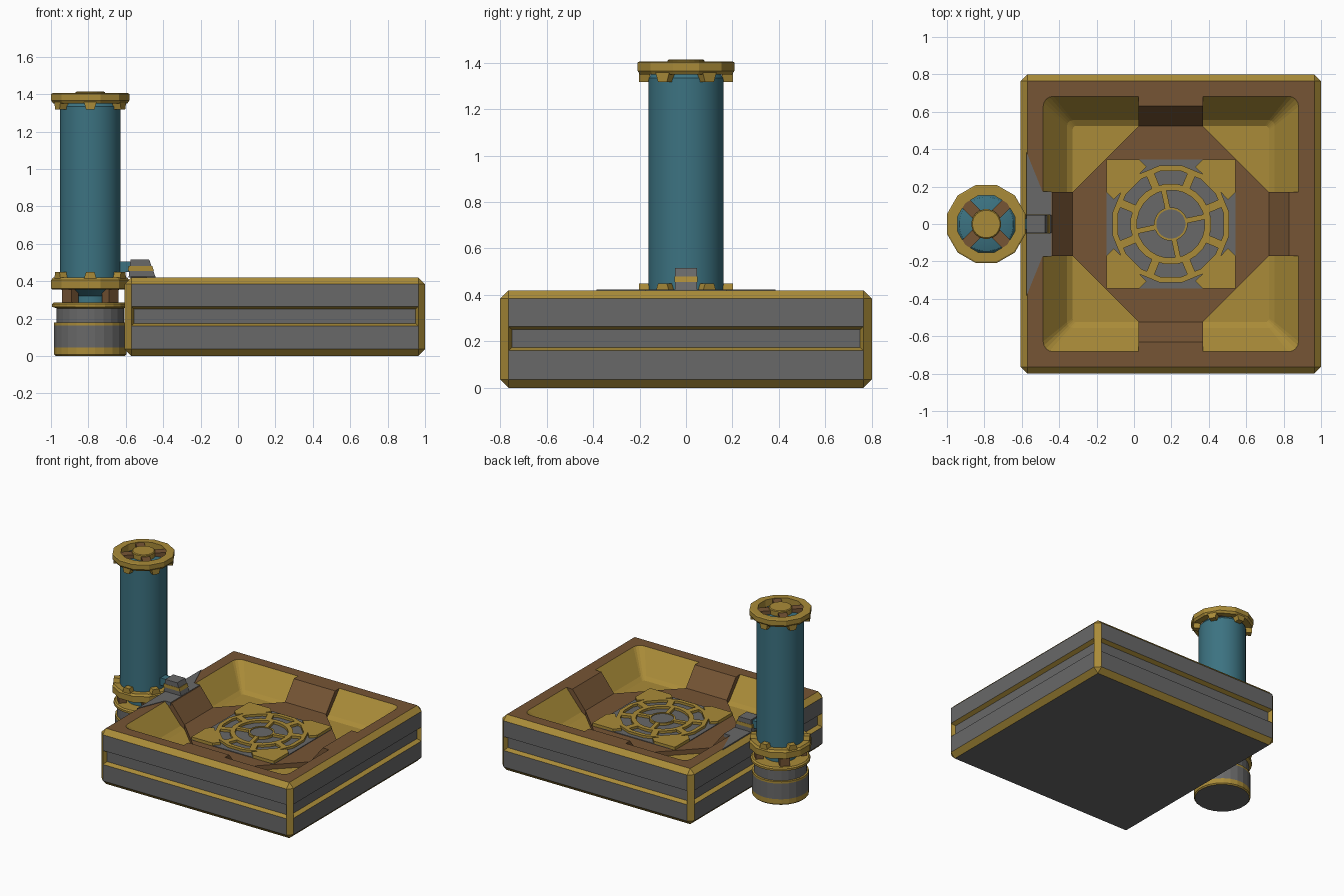
import bpy, bmesh
from math import sin, cos, pi, radians
from mathutils import Matrix, Vector

if "Cube" in bpy.data.objects:
    bpy.data.objects.remove(bpy.data.objects["Cube"])


def material(name, col):
    m = bpy.data.materials.new(name)
    m.diffuse_color = (*col, 1)
    m.use_nodes = True
    m.node_tree.nodes["Principled BSDF"].inputs["Base Color"].default_value = m.diffuse_color
    return m


MATS = [material("brass", (.40, .26, .04)), material("grey", (.14, .14, .14)),
        material("brown", (.18, .09, .035)), material("teal", (.045, .17, .22))]
BRASS, GREY, BROWN, TEAL = range(4)
C, H = .197, .803          # basin centre and half width in x
TX = -.79                  # tank centre in x


def finish(name, bm, smooth=False):
    bmesh.ops.recalc_face_normals(bm, faces=bm.faces)
    me = bpy.data.meshes.new(name)
    bm.to_mesh(me)
    bm.free()
    for m in MATS:
        me.materials.append(m)
    ob = bpy.data.objects.new(name, me)
    bpy.context.collection.objects.link(ob)
    if smooth:
        bpy.ops.object.select_all(action='DESELECT')
        ob.select_set(True)
        bpy.context.view_layer.objects.active = ob
        bpy.ops.object.shade_smooth_by_angle(angle=radians(30))
    return ob


def prism(name, pts, a, b, mat, mtx=Matrix()):
    """Polygon pts extruded from a to b along local z."""
    bm = bmesh.new()
    lo = [bm.verts.new(mtx @ Vector((x, y, a))) for x, y in pts]
    hi = [bm.verts.new(mtx @ Vector((x, y, b))) for x, y in pts]
    bm.faces.new(lo)
    bm.faces.new(hi)
    for i in range(len(pts)):
        j = (i + 1) % len(pts)
        bm.faces.new((lo[i], lo[j], hi[j], hi[i]))
    for f in bm.faces:
        f.material_index = mat
    return finish(name, bm)


def lathe(name, prof, mats, n, x, closed=False, smooth=False):
    """Profile (radius, z) turned about a vertical axis; one material per segment."""
    bm = bmesh.new()
    rows = []
    for r, z in prof:
        k = n if r > 1e-6 else 1
        rows.append([bm.verts.new((x + r * cos((i + .5) * 2 * pi / n), r * sin((i + .5) * 2 * pi / n), z))
                     for i in range(k)])
    for s in range(len(prof) - (0 if closed else 1)):
        p, q = rows[s], rows[(s + 1) % len(rows)]
        for i in range(n):
            j = (i + 1) % n
            vs = [p[i % len(p)], p[j % len(p)], q[j % len(q)], q[i % len(q)]]
            f = bm.faces.new(list(dict.fromkeys(vs)))
            f.material_index = mats if isinstance(mats, int) else mats[s]
    return finish(name, bm, smooth)


def ring(name, r0, r1, z0, z1, n, mat, x):
    return lathe(name, [(r0, z0), (r1, z0), (r1, z1), (r0, z1)], mat, n, x, closed=True)


def spin(x, deg, upright=False):
    m = Matrix.Translation((x, 0, 0)) @ Matrix.Rotation(radians(deg), 4, 'Z')
    return m @ Matrix.Rotation(pi / 2, 4, 'X') if upright else m


def rect(x0, x1, w):
    return [(x0, -w), (x1, -w), (x1, w), (x0, w)]


# Basin body: chamfered box with grooved sides and a sloped well
bm = bmesh.new()
bmesh.ops.create_cube(bm, size=1, matrix=Matrix.Translation((C, 0, .21)) @ Matrix.Diagonal((2 * H, 1.6, .42, 1)))
bmesh.ops.bevel(bm, geom=bm.edges[:], offset=.036, segments=1, affect='EDGES')
for z in (.16, .265):
    bmesh.ops.bisect_plane(bm, geom=bm.verts[:] + bm.edges[:] + bm.faces[:], plane_co=(0, 0, z), plane_no=(0, 0, 1))
bm.normal_update()
grooves, top = [], None
for f in bm.faces:
    if max(abs(c) for c in f.normal) > .99:
        f.material_index = GREY
        if f.normal.z > .9:
            top = f
        elif abs(f.normal.z) < .1 and .16 < f.calc_center_median().z < .265:
            grooves.append(f)
for f in bmesh.ops.inset_individual(bm, faces=grooves, thickness=.02, depth=-.03)['faces']:
    f.material_index = BRASS
bmesh.ops.delete(bm, geom=[top], context='FACES_ONLY')
rim = [e for e in bm.edges if e.is_boundary]
loops = []
for h, r, z in ((.683, .055, .42), (.555, .03, .27), (.525, .02, .25)):
    pts = []
    for k in range(4):
        for s in range(5):
            a = k * pi / 2 + s * pi / 8
            sx, sy = ((1, 1), (-1, 1), (-1, -1), (1, -1))[k]
            pts.append((C + sx * (h - r) + r * cos(a), sy * (h - r) + r * sin(a), z))
    loops.append([bm.verts.new(p) for p in pts])
for p, q in zip(loops, loops[1:]):
    for i in range(20):
        bm.faces.new((p[i], p[i - 1], q[i - 1], q[i]))
bm.faces.new(loops[-1])
inner = [bm.edges.get((loops[0][i], loops[0][i - 1])) for i in range(20)]
for g in bmesh.ops.triangle_fill(bm, edges=rim + inner, use_beauty=True, normal=(0, 0, 1))['geom']:
    if isinstance(g, bmesh.types.BMFace):
        g.material_index = BROWN
finish("basin_body", bm)

# Brown octagon floor and the four ramps
oct_pts = [(.525, -.17), (.525, .17), (.17, .525), (-.17, .525),
           (-.525, .17), (-.525, -.17), (-.17, -.525), (.17, -.525)]
prism("octagon_floor", oct_pts, .24, .285, BROWN, spin(C, 0))
for k in range(4):
    prism(f"ramp_{k}", [(.683, .42), (.632, .42), (.525, .285), (.525, .24), (.683, .24)],
          -.172, .172, BROWN, spin(C, 90 * k, True))

# Drain grate: grey backing with brass frame on top
G0, G1 = .28, .308
prism("grate_backing", rect(-.345, .345, .345), .26, .29, GREY, spin(C, 0))
lathe("grate_hub", [(0, .302), (.078, .302), (.078, G1), (.09, G1), (.09, G0)],
      [GREY, BRASS, BRASS, BRASS], 24, C)
ring("grate_inner_ring", .182, .217, G0, G1, 24, BRASS, C)
ring("grate_outer_ring", .288, .318, G0, G1, 16, BRASS, C)
for k in range(4):
    prism(f"grate_spoke_{k}", rect(.085, .19, .014), G0, G1, BRASS, spin(C, 90 * k + 12))
    prism(f"grate_corner_{k}", [(.345, .17), (.345, .345), (.17, .345), (.13, .305), (.22, .22), (.305, .13)],
          G0, G1, BRASS, spin(C, 90 * k))
for k in range(8):
    prism(f"grate_bridge_{k}", rect(.205, .30, .022), G0, G1, BRASS, spin(C, 45 * k + 22.5))

# Coupling between basin and tank
prism("rim_plate", [(-.575, -.385), (-.49, -.175), (-.44, -.175), (-.44, .175), (-.49, .175), (-.575, .385)],
      .40, .424, GREY)
prism("coupling_block", [(-.585, .42), (-.44, .42), (-.475, .515), (-.575, .515)],
      -.048, .048, GREY, spin(0, 0, True))
prism("coupling_band", [(-.588, .455), (-.45, .455), (-.458, .48), (-.586, .48)],
      -.05, .05, BRASS, spin(0, 0, True))
prism("coupling_pipe", rect(-.66, -.57, .03), .45, .505, TEAL)

# Tank foot
lathe("tank_foot", [(0, 0), (.187, 0), (.195, .008), (.195, .045), (.195, .163), (.195, .178), (.183, .18),
                    (.183, .255), (.205, .263), (.205, .278), (.195, .287), (0, .287)],
      [GREY, BRASS, BRASS, GREY, BRASS, BRASS, GREY, BRASS, BRASS, BRASS, BRASS], 24, TX)
for k in range(4):
    prism(f"foot_post_{k}", rect(.125, .178, .035), .28, .37, BROWN, spin(TX, 90 * k + 45))

# Glass tank with domed top
lathe("tank_tube", [(0, .285), (.11, .285), (.11, .32), (.163, .36), (.163, 1.335), (.145, 1.358),
                    (.1, 1.372), (0, 1.378)], TEAL, 32, TX, smooth=True)

# Toothed collars, bottom and top
for name, z0, z1, tooth in (("lower", .355, .42, .45), ("upper", 1.35, 1.405, 1.317)):
    out, end = (z1, z0) if tooth > z1 else (z0, z1)
    s = .015 if tooth > z1 else -.015
    lathe(f"{name}_collar", [(.158, out), (.205, out), (.216, out - s), (.216, end + s * .3), (.208, end), (.158, end)],
          BRASS, 12, TX, closed=True)
    for k in range(6):
        m = spin(TX, 60 * k + 30) @ Matrix(((0, 0, 1, 0), (1, 0, 0, 0), (0, 1, 0, 0), (0, 0, 0, 1)))
        prism(f"{name}_tooth_{k}", [(-.036, out - s), (.036, out - s), (.022, tooth), (-.022, tooth)],
              .155, .203, BRASS, m)

# Top cap hub and spokes
lathe("cap_hub", [(0, 1.36), (.08, 1.36), (.08, 1.409), (.074, 1.414), (0, 1.414)], BRASS, 20, TX)
for k in range(4):
    prism(f"cap_spoke_{k}", rect(.06, .175, .03), 1.35, 1.4, BROWN, spin(TX, 90 * k + 45))
